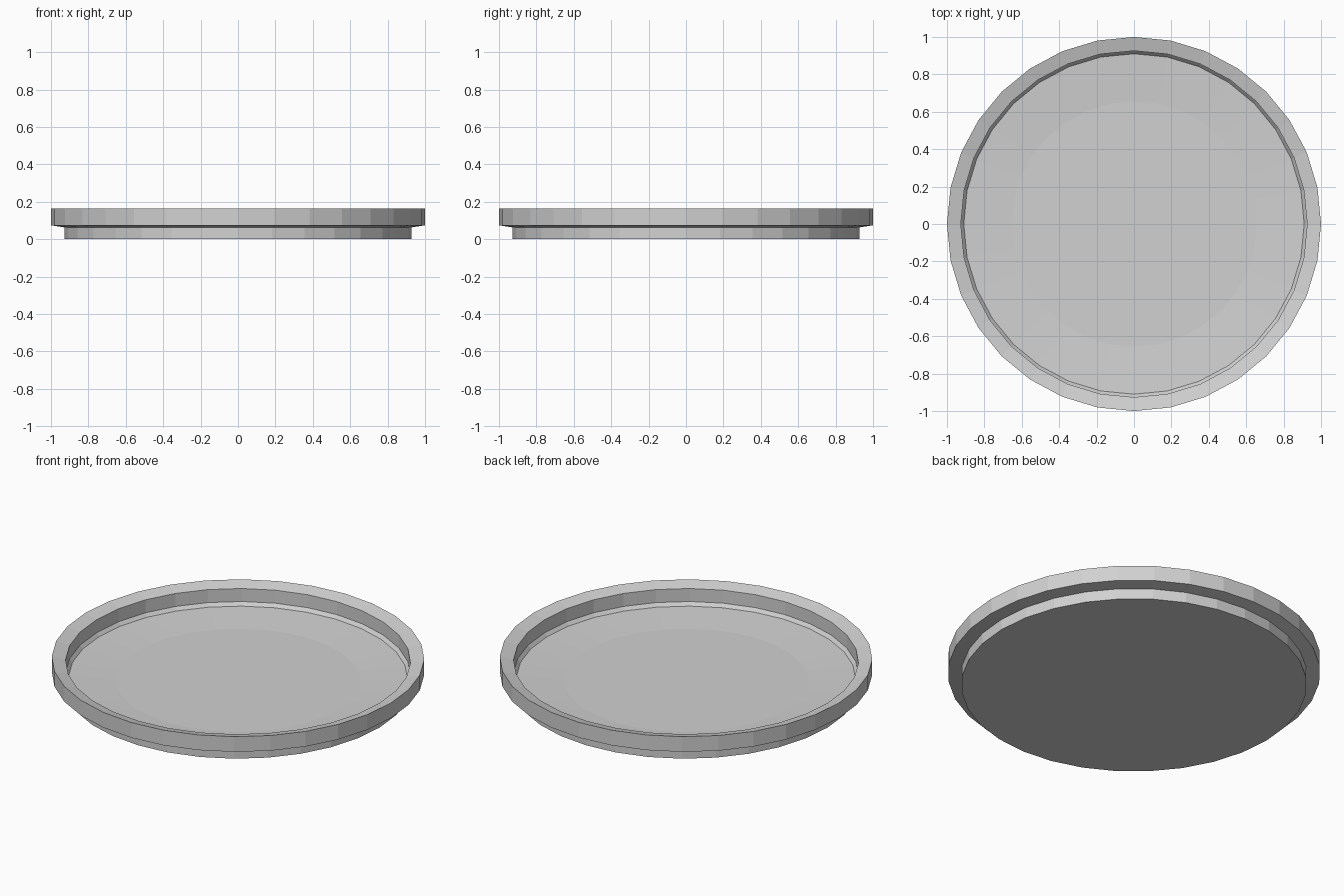
import bpy, bmesh, math

if "Cube" in bpy.data.objects:
    bpy.data.objects.remove(bpy.data.objects["Cube"])

SIDES = 32

# One grey for the whole dish
grey = bpy.data.materials.new("light_grey")
grey.diffuse_color = (0.64, 0.64, 0.64, 1.0)
grey.use_nodes = True
grey.node_tree.nodes["Principled BSDF"].inputs["Base Color"].default_value = grey.diffuse_color

# Half cross-section (radius, height), from the underside round to the inner floor
profile = [
    (0.928, 0.0),    # foot
    (0.928, 0.063),  # foot wall top
    (1.0, 0.074),    # rim underside, outer edge
    (1.0, 0.164),    # rim top, outer edge
    (0.926, 0.144),  # rim top slopes inward
    (0.926, 0.067),  # inner wall
    (0.910, 0.047),  # small chamfer
    (0.656, 0.032),  # shallow sloping floor
]


def lathe(name, points, sides, material):
    """Spin a profile around z and close both ends with flat discs."""
    bm = bmesh.new()
    rings = []
    for r, z in points:
        rings.append([bm.verts.new((r * math.cos(2 * math.pi * i / sides),
                                    r * math.sin(2 * math.pi * i / sides), z))
                      for i in range(sides)])
    for a, b in zip(rings, rings[1:]):
        for i in range(sides):
            j = (i + 1) % sides
            bm.faces.new((a[i], a[j], b[j], b[i]))
    bm.faces.new(rings[0][::-1])   # underside
    bm.faces.new(rings[-1])        # centre of the floor
    bmesh.ops.recalc_face_normals(bm, faces=bm.faces)
    mesh = bpy.data.meshes.new(name)
    bm.to_mesh(mesh)
    bm.free()
    mesh.materials.append(material)
    obj = bpy.data.objects.new(name, mesh)
    bpy.context.collection.objects.link(obj)
    return obj


lathe("round_dish", profile, SIDES, grey)
